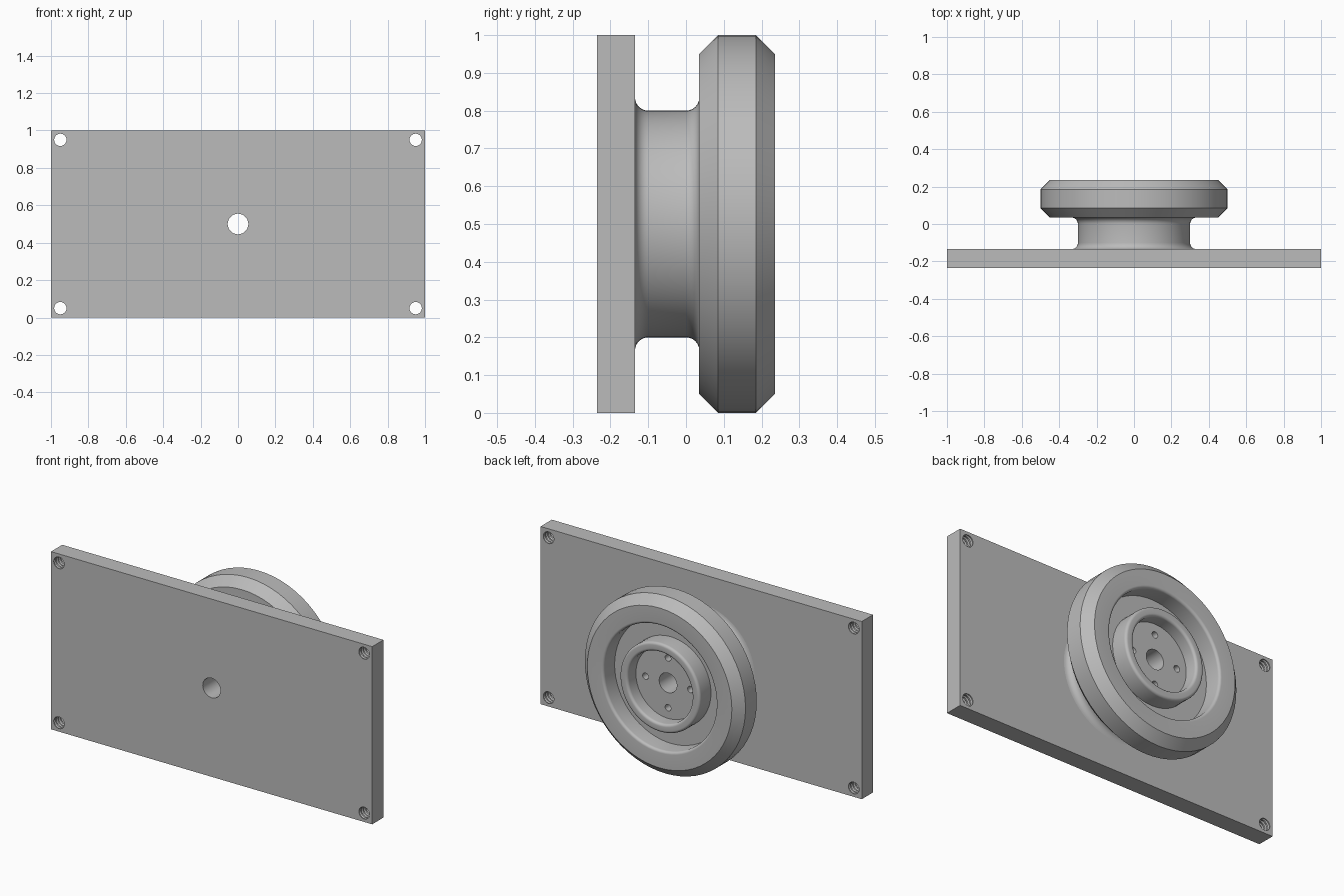
import bpy
import bmesh
from math import sin, cos, pi, radians

old = bpy.data.objects.get("Cube")
if old:
    bpy.data.objects.remove(old, do_unlink=True)

grey = bpy.data.materials.new("machined_grey")
grey.use_nodes = True
grey.diffuse_color = (0.5, 0.5, 0.5, 1)
grey.node_tree.nodes["Principled BSDF"].inputs["Base Color"].default_value = (0.5, 0.5, 0.5, 1)

MID = 0.5                       # height of the wheel axis
FRONT, SEAT, BACK = -0.235, -0.135, 0.235
BORE = 0.055


def add_object(name, bm):
    bmesh.ops.recalc_face_normals(bm, faces=bm.faces)
    mesh = bpy.data.meshes.new(name)
    bm.to_mesh(mesh)
    bm.free()
    mesh.materials.append(grey)
    obj = bpy.data.objects.new(name, mesh)
    bpy.context.collection.objects.link(obj)
    return obj


def arc(r, y, size, start, end, steps=6):
    """Rounded corner as (radius, y) points."""
    angles = [radians(start + (end - start) * i / steps) for i in range(steps + 1)]
    return [(r + size * cos(a), y + size * sin(a)) for a in angles]


def lathe(name, profile, x=0, z=MID, sides=64):
    """Spin a closed (radius, y) outline around an axis along y."""
    bm = bmesh.new()
    rings = []
    for i in range(sides):
        a = 2 * pi * i / sides
        rings.append([bm.verts.new((x + r * cos(a), y, z + r * sin(a))) for r, y in profile])
    count = len(profile)
    for i in range(sides):
        here, there = rings[i], rings[(i + 1) % sides]
        for j in range(count):
            k = (j + 1) % count
            if profile[j][0] > 0 or profile[k][0] > 0:
                bm.faces.new((here[j], here[k], there[k], there[j]))
    bmesh.ops.remove_doubles(bm, verts=bm.verts, dist=1e-6)
    return add_object(name, bm)


def drill(name, r, y0, y1, x=0, z=MID, sides=24):
    return lathe(name, [(0, y0), (r, y0), (r, y1), (0, y1)], x, z, sides)


def cut(target, cutters):
    for cutter in cutters:
        cutter.hide_render = True
        mod = target.modifiers.new("cut", 'BOOLEAN')
        mod.operation = 'DIFFERENCE'
        mod.solver = 'EXACT'
        mod.object = cutter
        bpy.context.view_layer.objects.active = target
        bpy.ops.object.modifier_apply(modifier=mod.name)
        bpy.data.objects.remove(cutter, do_unlink=True)


def smooth(obj):
    bpy.ops.object.select_all(action='DESELECT')
    obj.select_set(True)
    bpy.context.view_layer.objects.active = obj
    bpy.ops.object.shade_smooth_by_angle(angle=radians(30))


# Mounting plate
bm = bmesh.new()
bmesh.ops.create_cube(bm, size=1)
for v in bm.verts:
    v.co = (v.co.x * 2, v.co.y * (SEAT - FRONT) + (SEAT + FRONT) / 2, v.co.z + MID)
plate = add_object("mounting_plate", bm)

# Threaded corner holes and the central bore
thread = [(0, FRONT - 0.02), (0.033, FRONT - 0.02), (0.033, FRONT)]
for i in range(5):
    y = FRONT + 0.02 * i
    thread += [(0.033, y + 0.004), (0.038, y + 0.01), (0.033, y + 0.016)]
thread += [(0.033, SEAT + 0.02), (0, SEAT + 0.02)]
holes = [lathe("corner_hole_cutter", thread, sx * 0.95, MID + sz * 0.45, 24)
         for sx in (-1, 1) for sz in (-1, 1)]
holes.append(drill("bore_cutter", BORE, FRONT - 0.02, SEAT + 0.02, sides=64))
cut(plate, holes)
smooth(plate)

# Wheel: filleted neck, chamfered rim, ring groove and recessed hub
outline = [(BORE, SEAT)]
outline += arc(0.335, SEAT + 0.035, 0.035, 270, 180)
outline += arc(0.335, 0.0, 0.035, 180, 90)
outline += [(0.45, 0.035), (0.5, 0.085), (0.5, 0.185), (0.45, BACK)]
outline += arc(0.365, BACK - 0.015, 0.015, 90, 180)
outline += [(0.35, 0.135), (0.25, 0.135)]
outline += arc(0.235, BACK - 0.015, 0.015, 0, 90)
outline += arc(0.215, BACK - 0.015, 0.015, 90, 180)
outline += [(0.2, 0.16), (BORE, 0.16)]
wheel = lathe("wheel", outline)

# Four blind pin holes in the hub floor
cut(wheel, [drill("pin_hole_cutter", 0.018, 0.08, 0.2,
                  0.14 * cos(i * pi / 2), MID + 0.14 * sin(i * pi / 2))
            for i in range(4)])
smooth(wheel)
